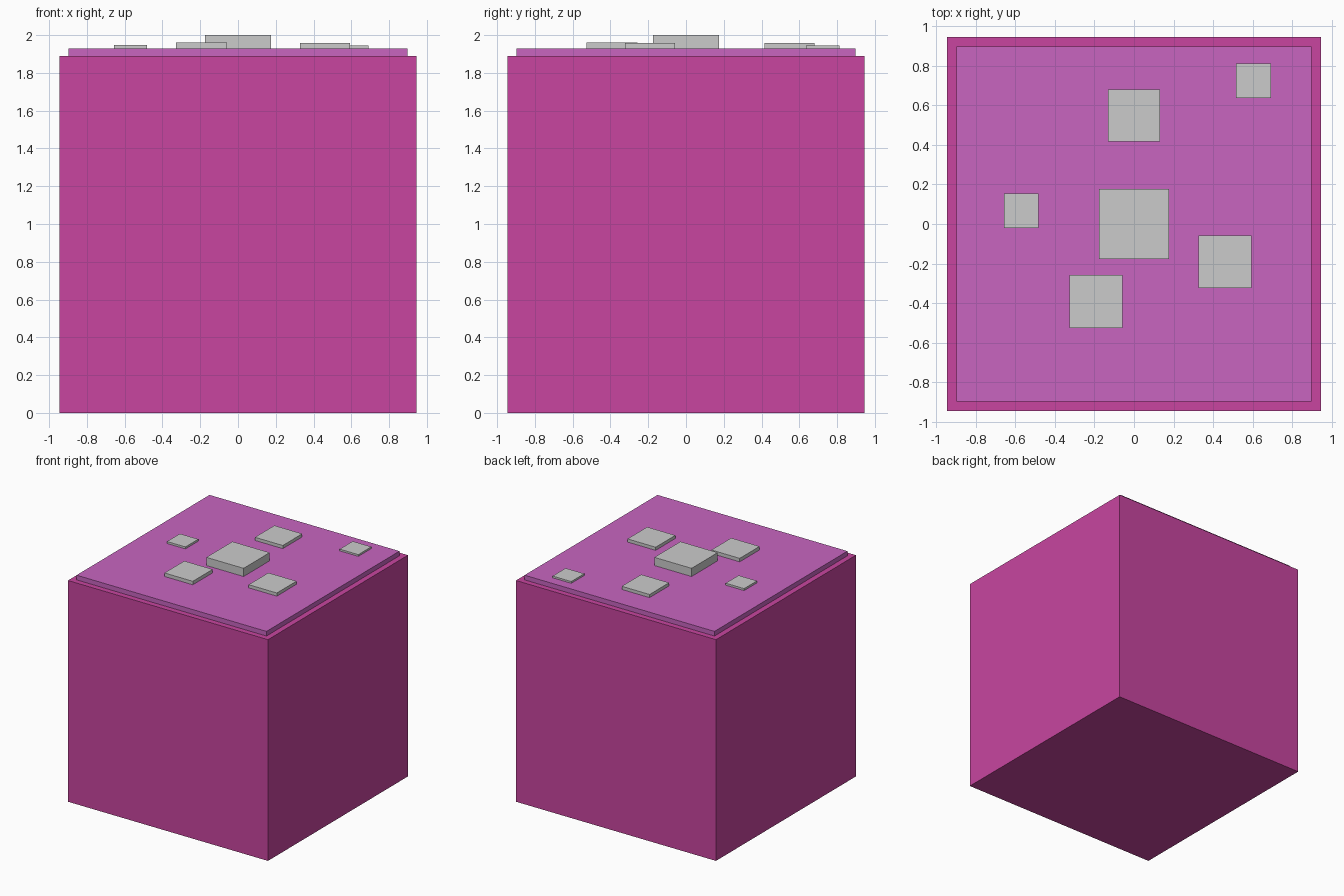
import bpy

if "Cube" in bpy.data.objects:
    bpy.data.objects.remove(bpy.data.objects["Cube"])


def material(name, rgb):
    mat = bpy.data.materials.new(name)
    mat.diffuse_color = (*rgb, 1.0)
    mat.use_nodes = True
    mat.node_tree.nodes["Principled BSDF"].inputs["Base Color"].default_value = mat.diffuse_color
    return mat


def block(name, x, y, width, z0, z1, mat=None):
    """Square block centred on x, y between two heights."""
    bpy.ops.mesh.primitive_cube_add(size=1, location=(x, y, (z0 + z1) / 2))
    ob = bpy.context.object
    ob.name = name
    ob.scale = (width, width, z1 - z0)
    bpy.ops.object.transform_apply(location=False, rotation=False, scale=True)
    if mat:
        ob.data.materials.append(mat)
    return ob


BODY_TOP, PLATE_TOP = 1.89, 1.93

# Main cube and the thin plate on top
block("body", 0, 0, 1.89, 0, BODY_TOP, material("magenta", (0.58, 0.06, 0.35)))
block("top_plate", 0, 0, 1.795, BODY_TOP, PLATE_TOP,
      material("orchid", (0.58, 0.13, 0.53)))

# Grey studs: x, y, width, top height
studs = {
    "centre_stud": (0, 0, 0.352, 2.0),
    "back_stud": (0, 0.548, 0.263, 1.957),
    "right_stud": (0.46, -0.19, 0.266, 1.957),
    "front_stud": (-0.193, -0.392, 0.268, 1.96),
    "left_small_stud": (-0.57, 0.067, 0.174, 1.947),
    "corner_small_stud": (0.604, 0.724, 0.176, 1.945),
}
for name, (x, y, width, top) in studs.items():
    block(name, x, y, width, PLATE_TOP, top)
